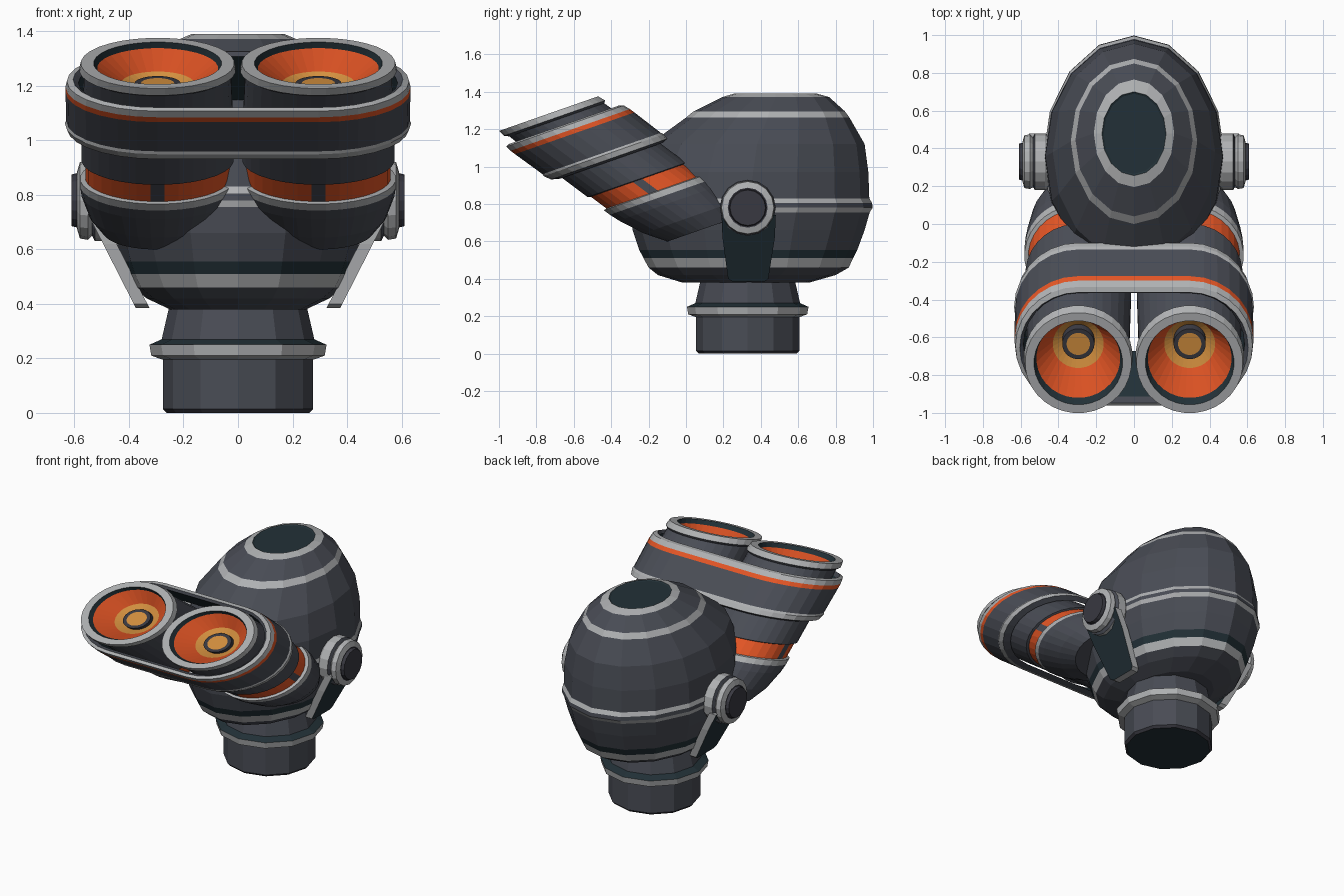
import bpy, bmesh
from math import sin, cos, pi, radians
from mathutils import Vector

cube = bpy.data.objects.get("Cube")
if cube:
    bpy.data.objects.remove(cube, do_unlink=True)

COLORS = {
    "slate": (0.066, 0.072, 0.09),
    "silver": (0.43, 0.44, 0.45),
    "orange": (0.76, 0.09, 0.018),
    "amber": (0.66, 0.28, 0.05),
    "dark_teal": (0.016, 0.03, 0.038),
    "charcoal": (0.04, 0.04, 0.052),
}
NAMES = list(COLORS)
SLATE, SILVER, ORANGE, AMBER, TEAL, CHARCOAL = range(6)
MATS = []
for n, c in COLORS.items():
    m = bpy.data.materials.new(n)
    m.use_nodes = True
    m.diffuse_color = (*c, 1)
    bsdf = m.node_tree.nodes["Principled BSDF"]
    bsdf.inputs["Base Color"].default_value = (*c, 1)
    bsdf.inputs["Roughness"].default_value = 0.6
    MATS.append(m)


def loft(name, loops, bands, caps=None, closed=False, special=None):
    """Skin a row of point loops; bands colour the strips, caps the two ends."""
    bm = bmesh.new()
    rows = [[bm.verts.new(p) for p in loop] for loop in loops]
    n = len(rows[0])
    for k, mat in enumerate(bands):
        a, b = rows[k], rows[(k + 1) % len(rows)]
        for i in range(n):
            j = (i + 1) % n
            f = bm.faces.new((a[i], a[j], b[j], b[i]))
            f.material_index = special(mat, i) if special else mat
    if not closed:
        for row, mat in zip((rows[0], rows[-1]), caps):
            bm.faces.new(row).material_index = mat
    bmesh.ops.recalc_face_normals(bm, faces=bm.faces)
    me = bpy.data.meshes.new(name)
    bm.to_mesh(me)
    bm.free()
    for m in MATS:
        me.materials.append(m)
    ob = bpy.data.objects.new(name, me)
    bpy.context.collection.objects.link(ob)
    return ob


def ellipse(z, rx, yc, ry, n):
    return [Vector((rx * cos(2 * pi * i / n), yc + ry * sin(2 * pi * i / n), z))
            for i in range(n)]


# Head: stacked ellipses that drift backwards towards the crown
head = [  # z, half width, centre y, half depth, colour of the strip above
    (0.38, 0.25, 0.32, 0.34, SLATE),
    (0.42, 0.335, 0.325, 0.475, SLATE),
    (0.46, 0.385, 0.335, 0.535, SILVER),
    (0.51, 0.41, 0.333, 0.56, TEAL),
    (0.555, 0.425, 0.333, 0.583, SLATE),
    (0.66, 0.455, 0.335, 0.62, SLATE),
    (0.755, 0.475, 0.345, 0.637, SILVER),
    (0.78, 0.482, 0.35, 0.648, SLATE),
    (0.805, 0.482, 0.35, 0.645, SILVER),
    (0.83, 0.475, 0.35, 0.63, SLATE),
    (0.97, 0.47, 0.358, 0.617, SLATE),
    (1.12, 0.43, 0.38, 0.575, SLATE),
    (1.262, 0.335, 0.437, 0.437, SILVER),
    (1.295, 0.31, 0.445, 0.405, SLATE),
    (1.372, 0.213, 0.48, 0.285, SILVER),
    (1.39, 0.17, 0.478, 0.222, TEAL),
    (1.385, 0.16, 0.478, 0.212, TEAL),
]
loft("head", [ellipse(*r[:4], 16) for r in head], [r[4] for r in head[:-1]], (SLATE, TEAL))

# Neck: round post with a collar
neck = [(0, 0.262, CHARCOAL), (0.015, 0.276, SLATE), (0.195, 0.276, SILVER),
        (0.21, 0.318, SILVER), (0.25, 0.325, TEAL), (0.27, 0.28, SLATE), (0.4, 0.25, SLATE)]
loft("neck", [ellipse(z, r, 0.33, r, 12) for z, r, _ in neck],
     [m for _, _, m in neck[:-1]], (TEAL, SLATE))


# Goggles: rings in a tilted plane, sheared along a downward axis
def tilted(cx, r, s, a):
    v = r * sin(a)
    return Vector((cx + r * cos(a), -0.735 + 0.8 * s + 0.944 * v, 1.283 - 0.6 * s + 0.33 * v))


EYE_X, SEG = 0.295, 32


def barrel_ring(cx, r, s):
    return [tilted(cx, r, s, 2 * pi * (i - 0.5) / SEG) for i in range(SEG)]


def divider(mat, i):
    return mat if mat != "window" else SLATE if i % 8 == 0 else ORANGE


barrel = [  # radius, distance down the axis, colour of the next strip
    (0.062, 0.125, CHARCOAL), (0.085, 0.125, CHARCOAL), (0.085, 0.155, AMBER),
    (0.135, 0.125, ORANGE), (0.222, 0.03, TEAL), (0.235, 0, SILVER),
    (0.282, 0, SILVER), (0.288, 0.04, SLATE), (0.27, 0.055, SLATE),
    (0.28, 0.42, SLATE), (0.28, 0.59, SLATE), (0.266, 0.595, "window"),
    (0.266, 0.7, SILVER), (0.285, 0.705, SILVER), (0.285, 0.745, SLATE),
    (0.28, 0.8, SLATE), (0.25, 0.93, SLATE), (0.2, 1.03, SLATE),
]
for side, sx in (("left", 1), ("right", -1)):
    loft(side + "_eye_barrel", [barrel_ring(sx * EYE_X, r, s) for r, s, _ in barrel],
         [m for _, _, m in barrel[:-1]], (AMBER, SLATE), special=divider)


# Open band that wraps both barrels
def stadium(r, s):
    step = pi / 14
    return ([tilted(EYE_X, r, s, -pi / 2 + i * step) for i in range(15)]
            + [tilted(-EYE_X, r, s, pi / 2 + i * step) for i in range(15)])


band = [(0.29, 0.12, SLATE), (0.31, 0.1, SILVER), (0.333, 0.11, SILVER), (0.338, 0.145, ORANGE),
        (0.338, 0.175, SLATE), (0.335, 0.355, SILVER), (0.34, 0.37, SILVER),
        (0.33, 0.405, SLATE), (0.29, 0.42, TEAL)]
loft("goggle_band", [stadium(r, s) for r, s, _ in band], [m for _, _, m in band], closed=True)

# Ear pods and the slanted struts below them
pod = [(0.44, 0.13, SILVER), (0.47, 0.15, SILVER), (0.525, 0.15, SLATE), (0.535, 0.13, SILVER),
       (0.55, 0.145, SILVER), (0.58, 0.14, SILVER), (0.59, 0.107, CHARCOAL),
       (0.59, 0.1, CHARCOAL), (0.61, 0.095, CHARCOAL)]
strut = [(0.19, 0.74), (0.48, 0.74), (0.475, 0.62), (0.44, 0.4), (0.42, 0.385),
         (0.25, 0.385), (0.225, 0.4), (0.195, 0.62)]
for side, sx in (("left", 1), ("right", -1)):
    loft(side + "_ear_pod",
         [[Vector((sx * x, 0.33 + r * cos(2 * pi * i / 16), 0.78 + r * sin(2 * pi * i / 16)))
           for i in range(16)] for x, r, _ in pod],
         [m for _, _, m in pod[:-1]], (SILVER, CHARCOAL))
    loft(side + "_ear_strut",
         [[Vector((sx * (0.375 + 0.51 * (z - 0.385) - d), y, z)) for y, z in strut]
          for d in (0, 0.05)], [SILVER], (TEAL, TEAL))
